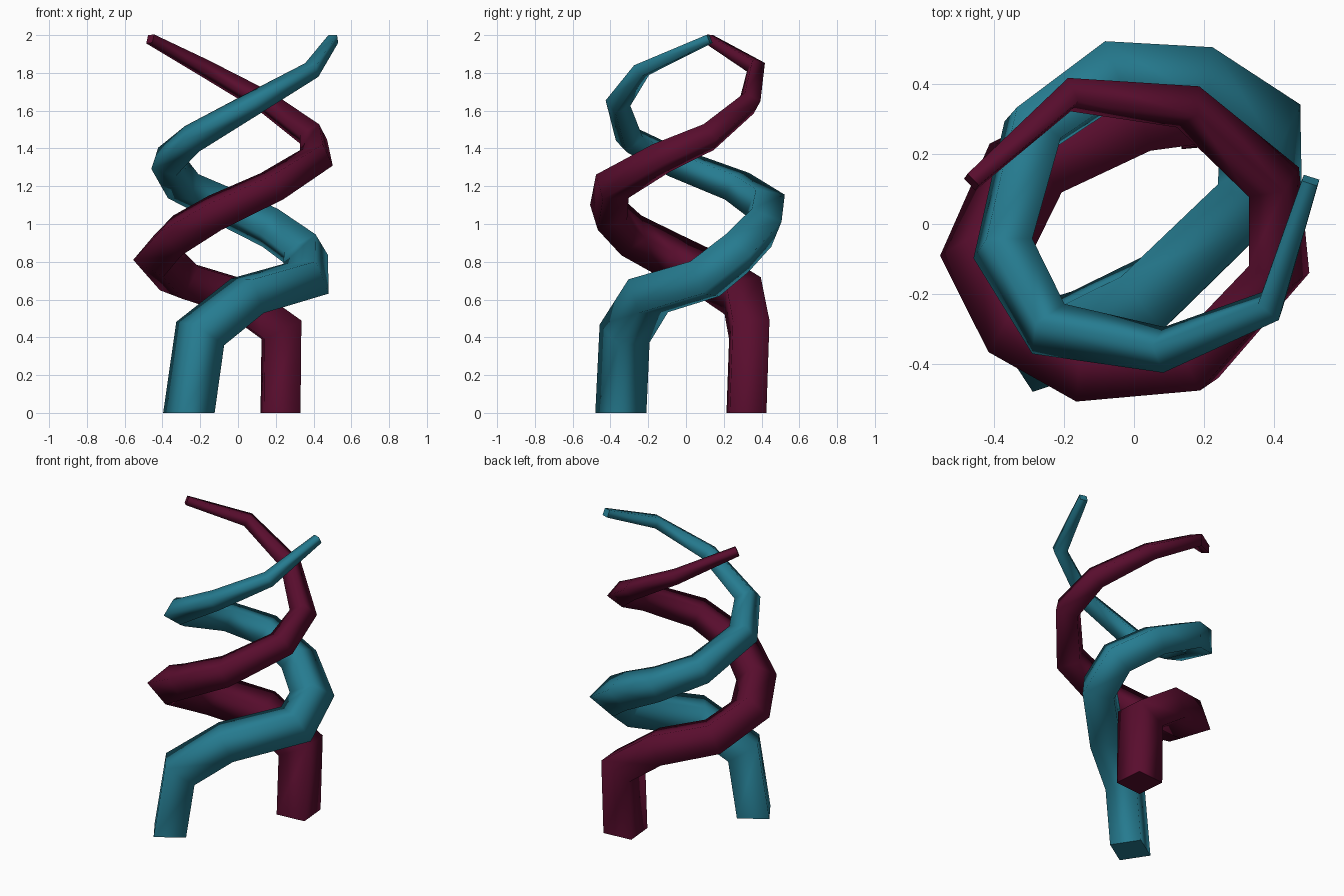
import bpy
import bmesh
from math import cos, sin, pi, radians
from mathutils import Vector

cube = bpy.data.objects.get("Cube")
if cube:
    bpy.data.objects.remove(cube, do_unlink=True)


def make_material(name, rgb):
    material = bpy.data.materials.new(name)
    material.use_nodes = True
    colour = (*rgb, 1.0)
    material.diffuse_color = colour
    material.node_tree.nodes["Principled BSDF"].inputs["Base Color"].default_value = colour
    return material


def tapered_strand(name, path, start_angle, material, base_radius=0.138, tip_radius=0.033):
    """Sweep a square section along a polyline with mitred joints and a taper."""
    points = [Vector(p) for p in path]
    last = len(points) - 1
    directions = [(b - a).normalized() for a, b in zip(points, points[1:])]
    up = Vector((0, 0, 1))

    # Square section, first laid flat on the ground and then set across the first segment
    corners = [Vector((cos(start_angle + k * pi / 2), sin(start_angle + k * pi / 2), 0))
               for k in range(4)]
    turn = up.rotation_difference(directions[0])
    corners = [turn @ c for c in corners]

    bm = bmesh.new()
    rings = []
    for i, point in enumerate(points):
        incoming = directions[max(i - 1, 0)]
        outgoing = directions[min(i, last - 1)]
        normal = up if i == 0 else (incoming + outgoing).normalized()
        radius = base_radius + (tip_radius - base_radius) * (i / last) ** 2
        ring = []
        for c in corners:
            mitred = c - incoming * (c.dot(normal) / incoming.dot(normal))
            ring.append(bm.verts.new(point + mitred * radius))
        rings.append(ring)
        turn = incoming.rotation_difference(outgoing)
        corners = [turn @ c for c in corners]

    # Smooth sides
    for low, high in zip(rings, rings[1:]):
        for k in range(4):
            n = (k + 1) % 4
            bm.faces.new((low[k], low[n], high[n], high[k])).smooth = True
    # Flat end caps with crisp rims
    for ring in (rings[0][::-1], rings[-1]):
        cap = bm.faces.new(ring)
        for edge in cap.edges:
            edge.smooth = False
    bmesh.ops.recalc_face_normals(bm, faces=bm.faces)

    mesh = bpy.data.meshes.new(name)
    bm.to_mesh(mesh)
    bm.free()
    mesh.materials.append(material)
    strand = bpy.data.objects.new(name, mesh)
    bpy.context.collection.objects.link(strand)
    return strand


teal = make_material("teal", (0.019, 0.2, 0.28))
maroon = make_material("maroon", (0.1, 0.004, 0.027))

# Strand rising from the front
tapered_strand("teal_strand", [
    (-.26, -.345, 0), (-.2, -.325, .42), (.05, -.2, .62), (.36, .1, .71),
    (.36, .27, .845), (.17, .4, .98), (-.08, .42, 1.1), (-.29, .27, 1.2),
    (-.375, -.07, 1.33), (-.245, -.3, 1.45), (.085, -.36, 1.64),
    (.39, -.235, 1.815), (.505, .125, 1.98),
], radians(-12), teal)

# Strand rising from the back
tapered_strand("maroon_strand", [
    (.225, .32, 0), (.23, .335, .44), (-.02, .3, .62), (-.31, .16, .71),
    (-.42, -.08, .83), (-.32, -.29, .94), (-.12, -.41, 1.06), (.18, -.39, 1.2),
    (.415, -.13, 1.35), (.4, .12, 1.46), (.155, .335, 1.64),
    (-.185, .37, 1.83), (-.465, .12, 1.98),
], radians(50), maroon)
